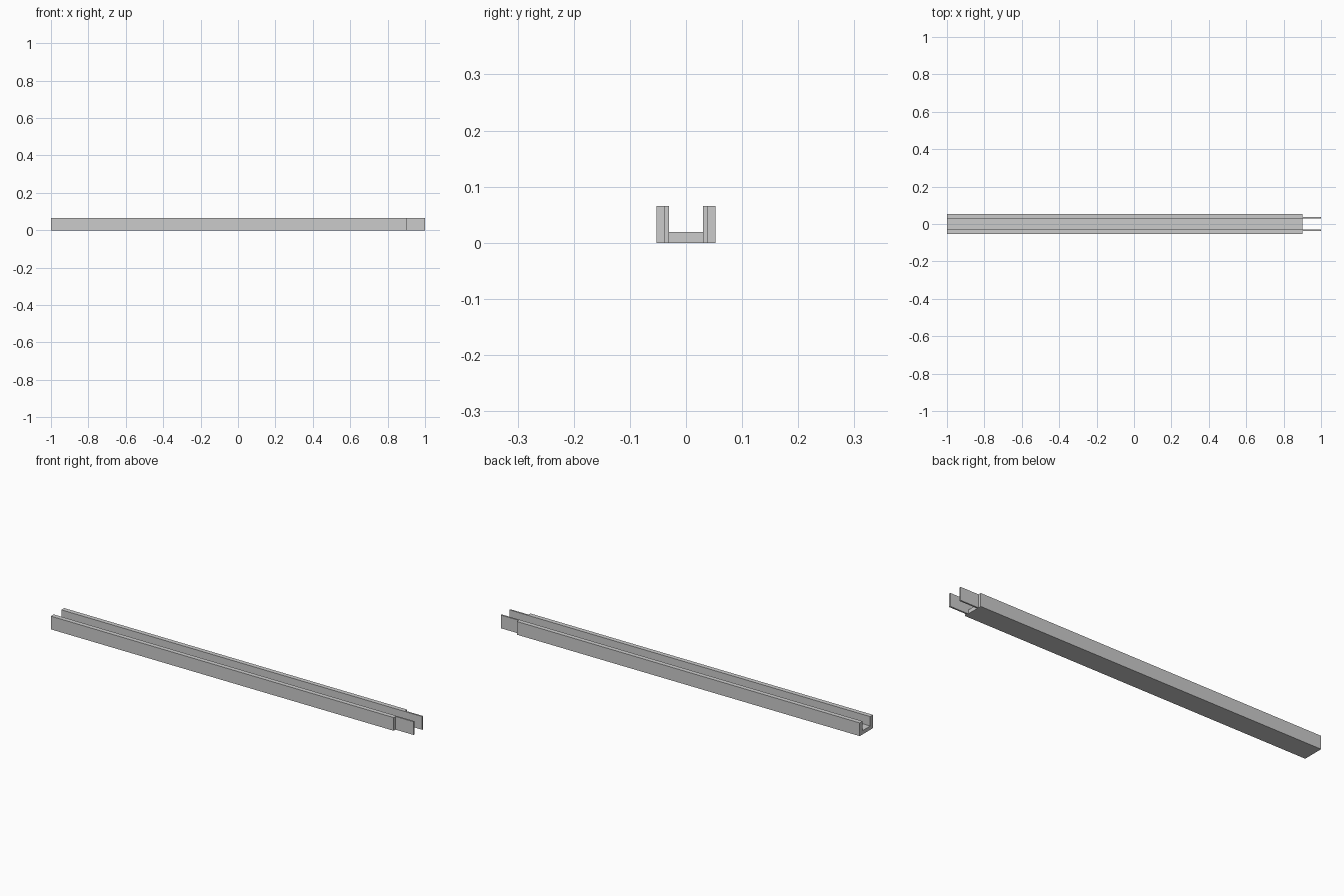
import bpy
import bmesh

cube = bpy.data.objects.get("Cube")
if cube:
    bpy.data.objects.remove(cube, do_unlink=True)

# Single plain grey
GREY = (0.6, 0.6, 0.6, 1.0)
grey = bpy.data.materials.new("plain_grey")
grey.use_nodes = True
grey.diffuse_color = GREY
grey.node_tree.nodes["Principled BSDF"].inputs["Base Color"].default_value = GREY

HALF_WIDTH = 0.053
INNER = 0.030
LINER = 0.038
HEIGHT = 0.066
FLOOR = 0.019
BODY_END = 0.9


def extrude_x(name, profile, x0, x1):
    """Extrude a (y, z) profile along the length of the rail."""
    bm = bmesh.new()
    face = bm.faces.new([bm.verts.new((x0, y, z)) for y, z in profile])
    result = bmesh.ops.extrude_face_region(bm, geom=[face])
    moved = [v for v in result["geom"] if isinstance(v, bmesh.types.BMVert)]
    bmesh.ops.translate(bm, verts=moved, vec=(x1 - x0, 0, 0))
    bmesh.ops.recalc_face_normals(bm, faces=bm.faces)
    mesh = bpy.data.meshes.new(name)
    bm.to_mesh(mesh)
    bm.free()
    mesh.materials.append(grey)
    obj = bpy.data.objects.new(name, mesh)
    bpy.context.collection.objects.link(obj)
    return obj


# U-shaped channel body
half = [(HALF_WIDTH, 0), (HALF_WIDTH, HEIGHT), (INNER, HEIGHT), (INNER, FLOOR)]
channel = half + [(-y, z) for y, z in reversed(half)]
extrude_x("channel_body", channel, -1, BODY_END)

# Thin joining tongues that continue the inner walls
for side, sign in (("back", 1), ("front", -1)):
    a, b = sign * INNER, sign * LINER
    tongue = [(a, 0), (b, 0), (b, HEIGHT), (a, HEIGHT)]
    extrude_x(side + "_tongue", tongue, BODY_END, 1)
